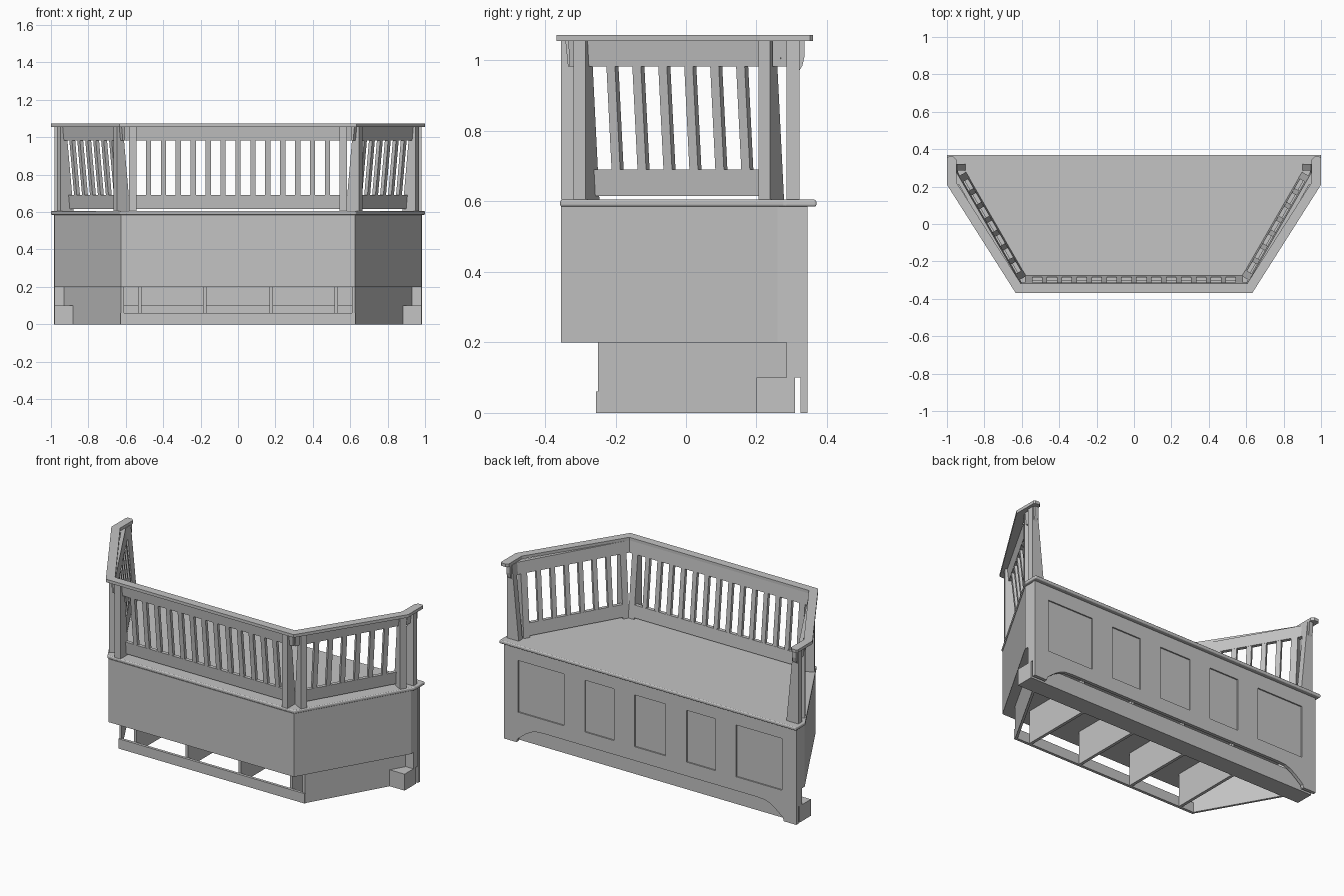
import bpy, bmesh, math
from mathutils import Vector

cube = bpy.data.objects.get("Cube")
if cube:
    bpy.data.objects.remove(cube, do_unlink=True)

paint = bpy.data.materials.new("grey paint")
paint.use_nodes = True
paint.diffuse_color = (0.55, 0.55, 0.55, 1)
paint.node_tree.nodes["Principled BSDF"].inputs["Base Color"].default_value = (0.55, 0.55, 0.55, 1)


def prism(bm, pts, place, t0, t1):
    """Extrude a 2D profile from t0 to t1; place maps (a, b, t) to space."""
    ends = [[bm.verts.new(place(a, b, t)) for a, b in pts] for t in (t0, t1)]
    bm.faces.new(ends[0])
    bm.faces.new(ends[1][::-1])
    n = len(pts)
    for i in range(n):
        j = (i + 1) % n
        bm.faces.new((ends[0][j], ends[0][i], ends[1][i], ends[1][j]))


def finish(name, bm):
    bmesh.ops.recalc_face_normals(bm, faces=bm.faces)
    mesh = bpy.data.meshes.new(name)
    bm.to_mesh(mesh)
    bm.free()
    mesh.materials.append(paint)
    obj = bpy.data.objects.new(name, mesh)
    bpy.context.collection.objects.link(obj)
    return obj


def flat(x, y, z):          # plan outline, extruded upward
    return Vector((x, y, z))


def upright(x, z, y):       # elevation outline, extruded in depth
    return Vector((x, y, z))


def mirrored(half):
    """Close an outline given on the +x side."""
    return half + [(-x, y) for x, y in reversed(half)]


def slab(name, pts, z0, z1):
    bm = bmesh.new()
    prism(bm, pts, flat, z0, z1)
    return finish(name, bm)


def box(bm, x0, x1, y0, y1, z0, z1):
    prism(bm, [(x0, y0), (x1, y0), (x1, y1), (x0, y1)], flat, z0, z1)


def band(name, outer, inner, z0, z1):
    """Open U-shaped strip between two half paths."""
    return slab(name, outer + inner[::-1] + [(-x, y) for x, y in inner]
                + [(-x, y) for x, y in outer[::-1]], z0, z1)


# Seat and box
SEAT, TOP = 0.605, 1.055
seat = slab("seat", mirrored([(0.63, -0.357), (1, 0.28), (1, 0.37)]), 0.585, SEAT)
soft = seat.modifiers.new("soft edge", "BEVEL")
soft.width, soft.segments = 0.006, 3
band("box_skirt", [(0.625, -0.355), (0.982, 0.26), (0.982, 0.326)],
     [(0.613, -0.335), (0.962, 0.265), (0.962, 0.326)], 0.2, 0.585)
slab("box_floor", mirrored([(0.613, -0.337), (0.963, 0.265), (0.963, 0.326)]), 0.2, 0.212)

# Recessed base: side boards, front rail, dividers, long beam
for side, label in ((1, "left"), (-1, "right")):
    bm = bmesh.new()
    prism(bm, [(side * x, y) for x, y in
               [(0.625, -0.25), (0.93, 0.285), (0.914, 0.285), (0.609, -0.25)]], flat, 0, 0.2)
    finish(label + "_base_board", bm)
    bm = bmesh.new()
    box(bm, side * 0.93, side * 0.982, 0.285, 0.326, 0.1, 0.2)
    finish(label + "_end_block", bm)

bm = bmesh.new()
box(bm, -0.628, 0.628, -0.255, -0.238, 0, 0.06)
finish("base_front_rail", bm)
bm = bmesh.new()
for x in (-0.525, -0.178, 0.178, 0.525):
    box(bm, x - 0.009, x + 0.009, -0.238, 0.2, 0, 0.2)
finish("base_dividers", bm)
bm = bmesh.new()
box(bm, -0.982, 0.982, 0.2, 0.31, 0, 0.1)
finish("base_beam", bm)

# Long panel with bracket feet and an arched lower edge
curve = [(0.895 - 0.03 * k, 0.02 + 0.08 * math.sin(k * math.pi / 10)) for k in range(6)]
half = [(0.715, 0.1)] + curve[::-1][1:] + [(0.9, 0), (0.985, 0), (0.985, 0.585)]
bm = bmesh.new()
prism(bm, mirrored(half), upright, 0.325, 0.345)
panel = finish("long_panel", bm)

# Sunken fields cut into the long panel
bm = bmesh.new()
for x0, x1 in ((-0.89, -0.58), (-0.44, -0.245), (-0.105, 0.105), (0.245, 0.44), (0.58, 0.89)):
    box(bm, x0, x1, 0.337, 0.38, 0.185, 0.5)
cutter = finish("field_cutter", bm)
cutter.hide_render = True
cut = panel.modifiers.new("fields", "BOOLEAN")
cut.object, cut.operation, cut.solver = cutter, "DIFFERENCE", "EXACT"
carved = bpy.data.meshes.new_from_object(panel.evaluated_get(bpy.context.evaluated_depsgraph_get()))
panel.modifiers.clear()
panel.data = carved
bpy.data.objects.remove(cutter, do_unlink=True)

# Backrest: each run leans, its foot set inward
LEAN, FACE, THICK = 0.045, 0.013, 0.022


def depth(z):
    return FACE + LEAN * (TOP - z) / (TOP - SEAT)


def run_frame(angle, outer, side=1):
    """Map (inset, z, along) for a run whose outward normal has this angle."""
    c, s = math.cos(angle), math.sin(angle)

    def place(d, z, u):
        n = outer - d
        return Vector((side * (n * c - u * s), n * s + u * c, z))
    return place


def leaning(bm, place, z0, z1, u0, u1, trim=0.0):
    pts = [(depth(z0) + trim, z0), (depth(z0) + THICK - trim, z0),
           (depth(z1) + THICK - trim, z1), (depth(z1) + trim, z1)]
    prism(bm, pts, place, u0, u1)


def wedge(bm, place, u0, u1):
    prism(bm, [(0, SEAT), (depth(SEAT) + THICK, SEAT),
               (depth(TOP) + THICK, TOP), (0, TOP)], place, u0, u1)


def backrest(name, place, u0, u1, slats, overhang):
    """Posts at both ends, top and bottom rails, and slats between."""
    post = 0.038
    bm = bmesh.new()
    wedge(bm, place, u0, u0 + post)
    wedge(bm, place, u1 - post, u1)
    finish(name + "_posts", bm)
    bm = bmesh.new()
    leaning(bm, place, 0.983, TOP, u0 - overhang, u1 + overhang)
    leaning(bm, place, 0.615, 0.69, u0 + post, u1 - post)
    finish(name + "_rails", bm)
    bm = bmesh.new()
    width = 0.028
    gap = (u1 - u0 - 2 * post - slats * width) / (slats + 1)
    for i in range(slats):
        u = u0 + post + gap + i * (gap + width)
        leaning(bm, place, 0.69, 0.983, u, u + width, 0.001)
    finish(name + "_slats", bm)


backrest("front_backrest", run_frame(-math.pi / 2, 0.355), -0.582, 0.582, 13, 0.025)
for side, label in ((1, "left"), (-1, "right")):
    backrest(label + "_backrest", run_frame(-math.pi / 6, 0.7188, side), 0.047, 0.69, 6, 0.025)

    # Short end run with its own post and curved bracket
    end = run_frame(0, 0.982, side)
    bm = bmesh.new()
    wedge(bm, end, 0.285, 0.322)
    finish(label + "_end_post", bm)
    bm = bmesh.new()
    leaning(bm, end, 0.983, TOP, 0.245, 0.285)
    prism(bm, [(0.322, 0.972), (0.33, 0.985), (0.336, 1.01), (0.336, TOP), (0.322, TOP)],
          lambda y, z, x: Vector((side * x, y, z)), 0.95, 0.975)
    finish(label + "_end_bracket", bm)

# Cap rail along the top
band("cap_rail", [(0.633, -0.368), (1, 0.21), (1, 0.352), (0.992, 0.36)],
     [(0.605, -0.318), (0.95, 0.223), (0.95, 0.345), (0.965, 0.36)], TOP, 1.073)
